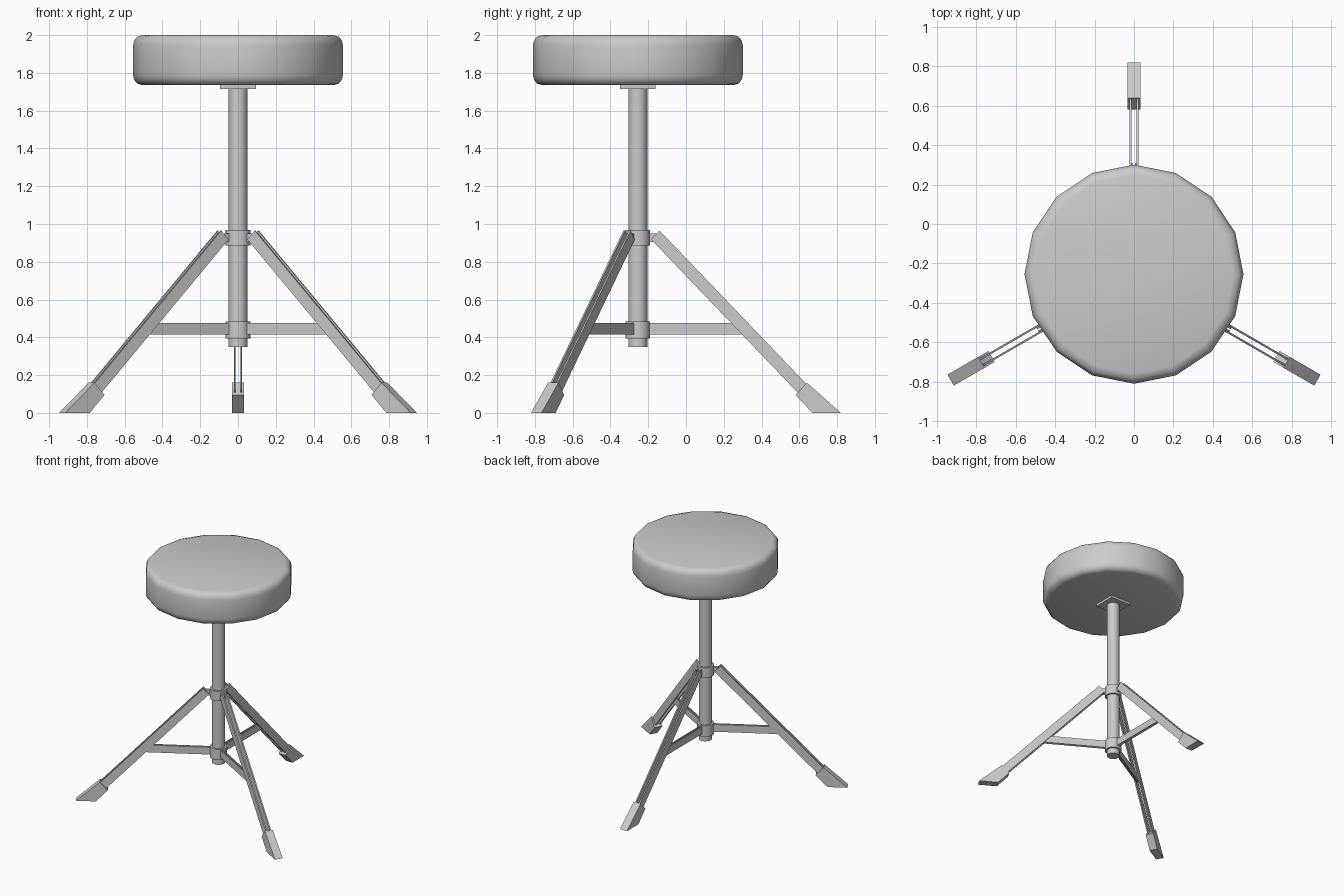
import bpy, bmesh, math
from mathutils import Matrix

if "Cube" in bpy.data.objects:
    bpy.data.objects.remove(bpy.data.objects["Cube"])

CY = -0.255  # y of the stool's vertical axis


def finish(name, bm, angle=0.0, smooth=False):
    bmesh.ops.recalc_face_normals(bm, faces=bm.faces)
    bm.transform(Matrix.Translation((0, CY, 0)) @ Matrix.Rotation(angle, 4, 'Z'))
    me = bpy.data.meshes.new(name)
    bm.to_mesh(me)
    bm.free()
    ob = bpy.data.objects.new(name, me)
    bpy.context.collection.objects.link(ob)
    if smooth:
        bpy.ops.object.select_all(action='DESELECT')
        ob.select_set(True)
        bpy.context.view_layer.objects.active = ob
        bpy.ops.object.shade_smooth_by_angle(angle=math.radians(40))
    return ob


def lathe(name, profile, sides):
    """Capped solid of revolution from (radius, z) points."""
    bm = bmesh.new()
    rings = [[bm.verts.new((r * math.cos(2 * math.pi * i / sides),
                            r * math.sin(2 * math.pi * i / sides), z))
              for i in range(sides)] for r, z in profile]
    for a, b in zip(rings, rings[1:]):
        for i in range(sides):
            j = (i + 1) % sides
            bm.faces.new((a[i], a[j], b[j], b[i]))
    bm.faces.new(rings[0][::-1])
    bm.faces.new(rings[-1])
    return finish(name, bm, smooth=True)


def plates(name, outline, spans, angle):
    """Extrude a (radial, z) outline sideways over each (low, high) span."""
    bm = bmesh.new()
    for lo, hi in spans:
        a = [bm.verts.new((r, lo, z)) for r, z in outline]
        b = [bm.verts.new((r, hi, z)) for r, z in outline]
        bm.faces.new(a)
        bm.faces.new(b[::-1])
        n = len(a)
        for i in range(n):
            j = (i + 1) % n
            bm.faces.new((a[i], b[i], b[j], a[j]))
    return finish(name, bm, angle)


def pair(lo, hi):
    return [(lo, hi), (-hi, -lo)]


# Padded seat
lathe("seat", [(0.505, 1.735), (0.535, 1.744), (0.55, 1.765), (0.556, 1.79),
               (0.556, 1.945), (0.55, 1.97), (0.535, 1.991), (0.505, 2.0)], 16)

# Square mounting plate under the seat
bm = bmesh.new()
bmesh.ops.create_cube(bm, size=1, matrix=Matrix.Translation((0, 0, 1.727))
                      @ Matrix.Diagonal((0.188, 0.188, 0.022, 1)))
finish("seat_plate", bm)

# Centre post and its two collars
lathe("post", [(0.05, 0.35), (0.05, 1.73)], 16)
lathe("upper_collar", [(0.065, 0.885), (0.065, 0.967)], 16)
lathe("lower_collar", [(0.065, 0.395), (0.065, 0.485)], 16)

# Three folding legs, each with twin rails, brace, hinge tab and foot
LEG = [(0.115, 0.965), (0.91, 0.135), (0.865, 0.088), (0.07, 0.918)]
FOOT = [(0.895, 0.16), (1.075, 0), (0.925, 0), (0.835, 0.095)]
BRACE = [(0.055, 0.415), (0.565, 0.415), (0.51, 0.475), (0.055, 0.475)]
TAB = [(0.055, 0.905), (0.10, 0.905), (0.10, 0.95), (0.055, 0.95)]
for part, deg in (("back", 90), ("front_left", 210), ("front_right", 330)):
    ang = math.radians(deg)
    plates(part + "_leg", LEG, pair(0.012, 0.022), ang)
    plates(part + "_brace", BRACE, pair(0.004, 0.012), ang)
    plates(part + "_hinge_tab", TAB, [(-0.012, 0.012)], ang)
    plates(part + "_foot", FOOT, [(-0.032, 0.032)], ang)
